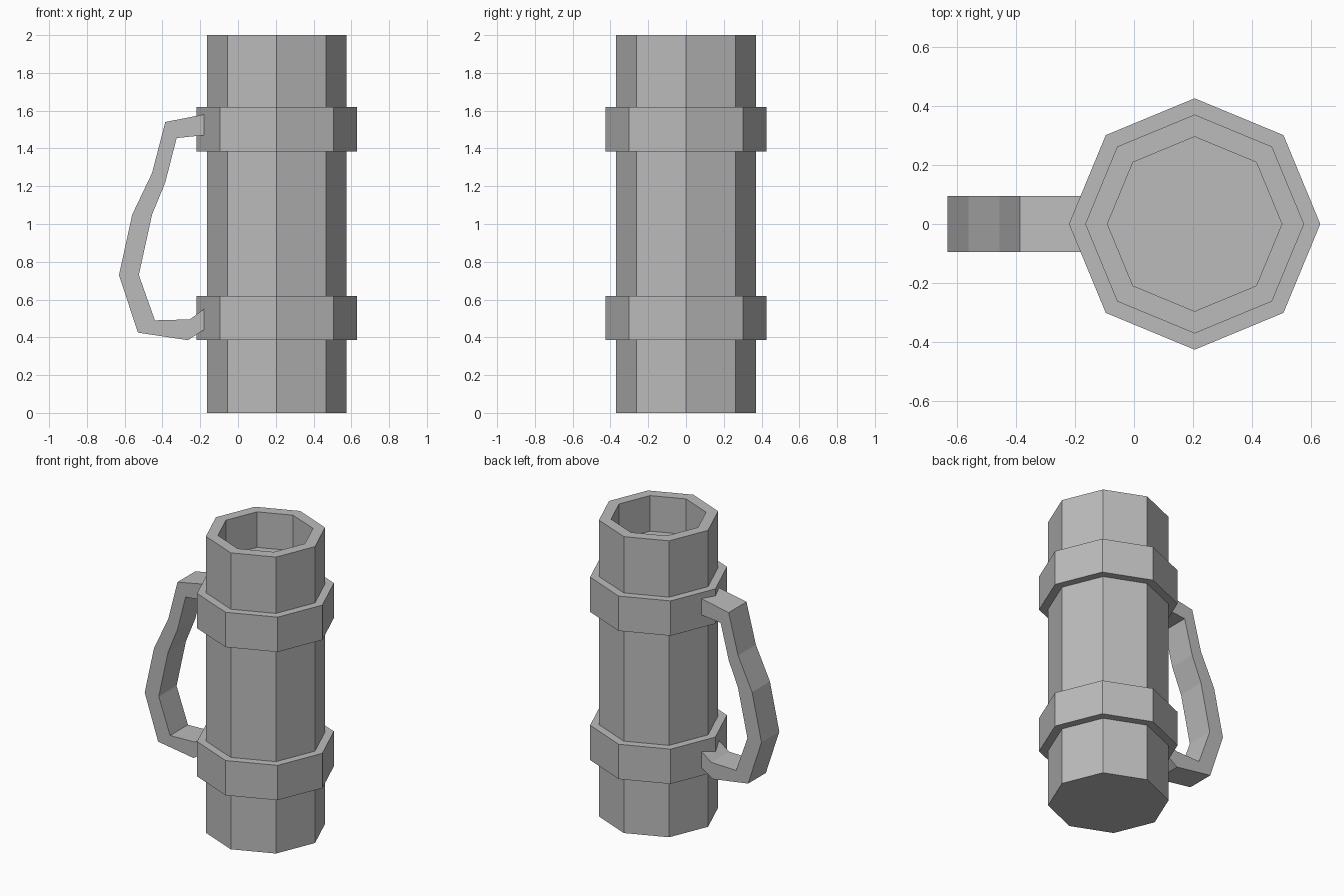
import bpy
import bmesh
import math

cube = bpy.data.objects.get("Cube")
if cube:
    bpy.data.objects.remove(cube, do_unlink=True)

CENTRE_X = 0.205
SIDES = 8

grey = bpy.data.materials.new("plain grey")
grey.use_nodes = True
grey.diffuse_color = (0.5, 0.5, 0.5, 1)
grey.node_tree.nodes["Principled BSDF"].inputs["Base Color"].default_value = (0.5, 0.5, 0.5, 1)


def finish(name, bm):
    bmesh.ops.recalc_face_normals(bm, faces=bm.faces)
    mesh = bpy.data.meshes.new(name)
    bm.to_mesh(mesh)
    bm.free()
    mesh.materials.append(grey)
    obj = bpy.data.objects.new(name, mesh)
    bpy.context.collection.objects.link(obj)
    return obj


def lathe(name, profile, closed=False):
    """Octagonal solid from (radius, height) rings, capped or joined end to end."""
    bm = bmesh.new()
    rings = []
    for radius, z in profile:
        angles = [math.tau * i / SIDES for i in range(SIDES)]
        rings.append([bm.verts.new((CENTRE_X + radius * math.cos(a), radius * math.sin(a), z))
                      for a in angles])
    pairs = list(zip(rings, rings[1:]))
    if closed:
        pairs.append((rings[-1], rings[0]))
    else:
        bm.faces.new(rings[0])
        bm.faces.new(rings[-1])
    for low, high in pairs:
        for i in range(SIDES):
            j = (i + 1) % SIDES
            bm.faces.new((low[i], low[j], high[j], high[i]))
    return finish(name, bm)


# Mug body with a recessed top
lathe("mug_body", [(0.37, 0), (0.37, 2), (0.295, 2), (0.295, 1.76)])

# Two raised bands around the body
for name, z in (("lower_band", 0.385), ("upper_band", 1.385)):
    lathe(name, [(0.37, z), (0.425, z), (0.425, z + 0.235), (0.37, z + 0.235)], closed=True)

# Bent handle: matching outer and inner edges, swept across its width
outer = [(-0.18, 1.58), (-0.385, 1.54), (-0.455, 1.27), (-0.56, 1.05),
         (-0.63, 0.73), (-0.53, 0.425), (-0.265, 0.385), (-0.18, 0.44)]
inner = [(-0.18, 1.47), (-0.325, 1.455), (-0.385, 1.22), (-0.455, 1.05),
         (-0.525, 0.73), (-0.44, 0.49), (-0.255, 0.495), (-0.18, 0.55)]
bm = bmesh.new()
sections = []
for (xo, zo), (xi, zi) in zip(outer, inner):
    corners = ((xo, -0.095, zo), (xo, 0.095, zo), (xi, 0.095, zi), (xi, -0.095, zi))
    sections.append([bm.verts.new(c) for c in corners])
for a, b in zip(sections, sections[1:]):
    for i in range(4):
        j = (i + 1) % 4
        bm.faces.new((a[i], a[j], b[j], b[i]))
bm.faces.new(sections[0])
bm.faces.new(sections[-1])
finish("handle", bm)
